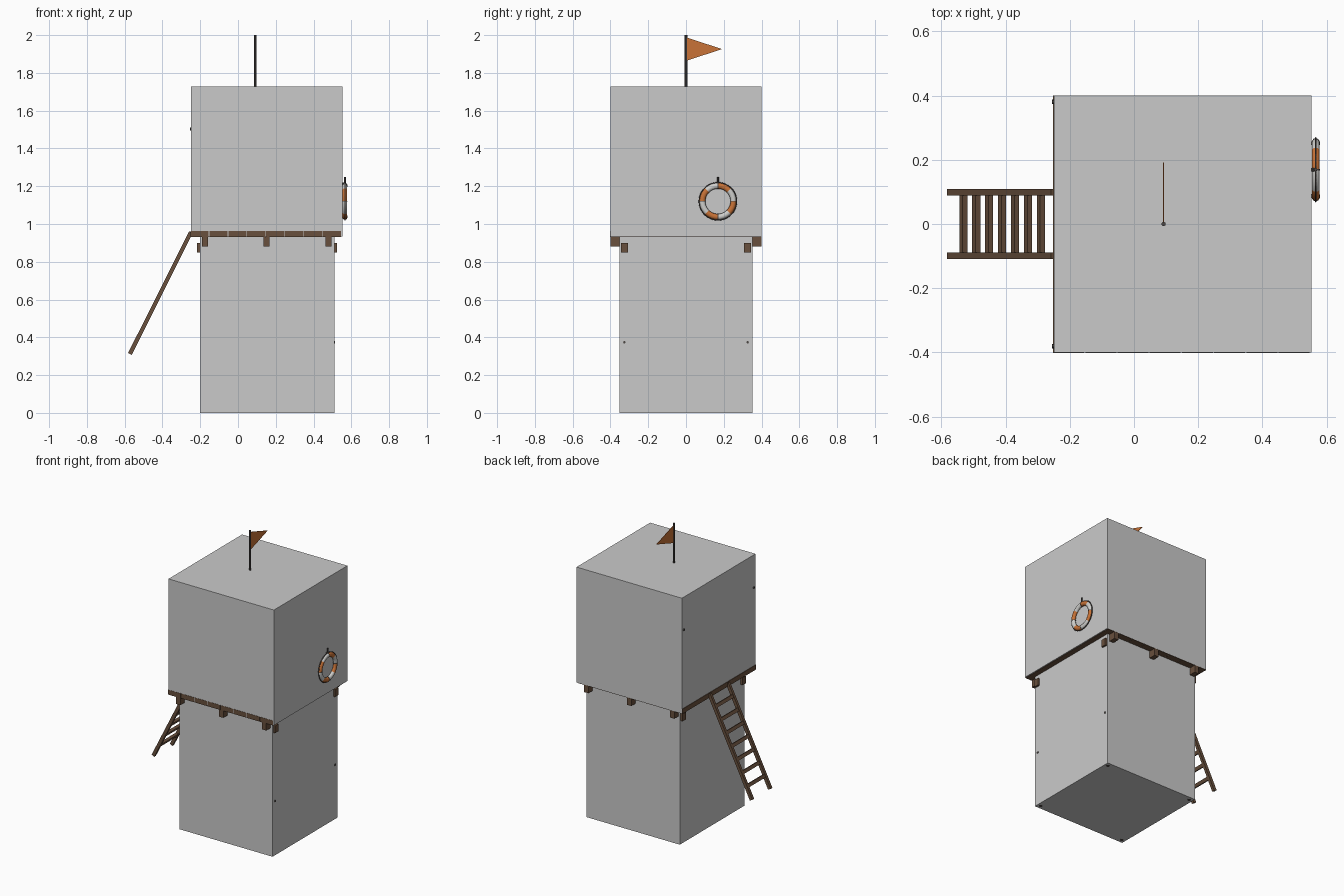
import bpy, bmesh, math
from mathutils import Vector, Matrix

if "Cube" in bpy.data.objects:
    bpy.data.objects.remove(bpy.data.objects["Cube"])


def material(name, rgb):
    m = bpy.data.materials.new(name)
    m.diffuse_color = (*rgb, 1)
    m.use_nodes = True
    m.node_tree.nodes["Principled BSDF"].inputs["Base Color"].default_value = m.diffuse_color
    return m


GREY = material("pale grey", (0.59, 0.59, 0.59))
WOOD = material("brown wood", (0.14, 0.08, 0.047))
DARK = material("dark metal", (0.075, 0.065, 0.06))
ORANGE = material("orange", (0.58, 0.17, 0.038))
WHITE = material("off white", (0.62, 0.62, 0.60))


def finish(name, bm, *mats):
    bmesh.ops.recalc_face_normals(bm, faces=bm.faces)
    mesh = bpy.data.meshes.new(name)
    bm.to_mesh(mesh)
    bm.free()
    for m in mats:
        mesh.materials.append(m)
    ob = bpy.data.objects.new(name, mesh)
    bpy.context.collection.objects.link(ob)
    return ob


def box(name, lo, hi, mat):
    lo, hi = Vector(lo), Vector(hi)
    bm = bmesh.new()
    bmesh.ops.create_cube(bm, size=1, matrix=Matrix.Translation((lo + hi) / 2)
                          @ Matrix.Diagonal((*(hi - lo), 1)))
    return finish(name, bm, mat)


def rod(name, a, b, radius, mat, sides=8):
    a, b = Vector(a), Vector(b)
    turn = (b - a).to_track_quat('Z', 'Y').to_matrix().to_4x4()
    bm = bmesh.new()
    bmesh.ops.create_cone(bm, cap_ends=True, segments=sides, radius1=radius,
                          radius2=radius, depth=(b - a).length,
                          matrix=Matrix.Translation((a + b) / 2) @ turn)
    return finish(name, bm, mat)


def ring(name, centre, major, rx, rr, steps, sides, mats, start=0.0, sweep=math.tau):
    """Ring in the YZ plane; its colour alternates every eighth of a turn."""
    bm = bmesh.new()
    loops = []
    for i in range(steps):
        a = start + sweep * i / steps
        loop = []
        for j in range(sides):
            t = math.tau * j / sides
            r = major + rr * math.cos(t)
            loop.append(bm.verts.new((centre[0] + rx * math.sin(t),
                                      centre[1] + r * math.cos(a),
                                      centre[2] + r * math.sin(a))))
        loops.append(loop)
    for i in range(steps):
        p, q = loops[i], loops[(i + 1) % steps]
        for j in range(sides):
            k = (j + 1) % sides
            f = bm.faces.new((p[j], p[k], q[k], q[j]))
            f.smooth = True
            f.material_index = (i * 8 // steps) % len(mats)
    return finish(name, bm, *mats)


# Main blocks
box("lower_block", (-0.20, -0.353, 0), (0.51, 0.353, 0.933), GREY)
box("upper_block", (-0.249, -0.40, 0.933), (0.553, 0.40, 1.727), GREY)

# Deck planks, slightly proud at the front, left and underside
for i in range(8):
    x = -0.252 + i * 0.1003
    box("deck_plank", (x, -0.4015, 0.931), (x + 0.0965, 0.3995, 0.964), WOOD)

# Joists across the deck and the bearers below them
for x in (-0.175, 0.152, 0.479):
    box("deck_joist", (x - 0.016, -0.40, 0.882), (x + 0.016, 0.40, 0.932), WOOD)
for y in (-0.326, 0.326):
    box("deck_bearer", (-0.216, y - 0.018, 0.85), (0.523, y + 0.018, 0.90), WOOD)
    # Bolts and post feet
    rod("bolt", (0.505, y, 0.374), (0.514, y, 0.374), 0.007, DARK)
    rod("wall_peg", (-0.24, y * 1.166, 1.503), (-0.255, y * 1.166, 1.503), 0.007, DARK)
    for x in (-0.175, 0.485):
        rod("post_foot", (x, y, -0.001), (x, y, 0.01), 0.012, DARK)

# Ladder
top, bottom = Vector((-0.249, 0, 0.957)), Vector((-0.572, 0, 0.312))
along = (top - bottom).normalized()
across = Vector((along.z, 0, -along.x))


def slat(name, centre, length, width, depth):
    """Box aligned with the ladder slope."""
    frame = Matrix((across, Vector((0, 1, 0)), along)).transposed().to_4x4()
    bm = bmesh.new()
    bmesh.ops.create_cube(bm, size=1, matrix=Matrix.Translation(centre) @ frame
                          @ Matrix.Diagonal((depth, width, length, 1)))
    return finish(name, bm, WOOD)


for y in (-0.099, 0.099):
    slat("ladder_rail", (top + bottom) / 2 + Vector((0, y, 0)),
         (top - bottom).length, 0.019, 0.022)
for i in range(7):
    p = bottom.lerp(top, (i + 1) / 8)
    slat("ladder_rung", p, 0.022, 0.19, 0.017)

# Flag and pole
rod("flag_pole", (0.092, 0, 1.72), (0.092, 0, 2.0), 0.007, DARK)
bm = bmesh.new()
tri = [(0.004, 1.865), (0.004, 1.987), (0.191, 1.926)]
sides = [[bm.verts.new((x, y, z)) for y, z in tri] for x in (0.0905, 0.0935)]
bm.faces.new(sides[0])
bm.faces.new(sides[1])
for i in range(3):
    j = (i + 1) % 3
    bm.faces.new((sides[0][i], sides[0][j], sides[1][j], sides[1][i]))
finish("flag", bm, ORANGE)

# Life ring with grab rope, bands and hook
c = (0.566, 0.169, 1.12)
ring("life_ring", c, 0.082, 0.0125, 0.0155, 48, 10, [WHITE, ORANGE])
ring("grab_rope", c, 0.0995, 0.0025, 0.0025, 48, 6, [DARK])
for i in range(4):
    a = math.pi / 2 * i
    d = Vector((0, math.cos(a), math.sin(a)))
    bm = bmesh.new()
    turn = Vector((0, -d.z, d.y)).to_track_quat('Z', 'Y').to_matrix().to_4x4()
    bmesh.ops.create_cone(bm, cap_ends=True, segments=12, radius1=0.0165,
                          radius2=0.0165, depth=0.004, matrix=turn)
    for v in bm.verts:
        v.co.x *= 0.83
        v.co += Vector(c) + d * 0.082
    finish("rope_band", bm, DARK)
rod("ring_hook", (0.55, 0.169, 1.215), (0.566, 0.169, 1.215), 0.005, DARK)
rod("ring_hook_tip", (0.566, 0.169, 1.205), (0.566, 0.169, 1.25), 0.005, DARK)
